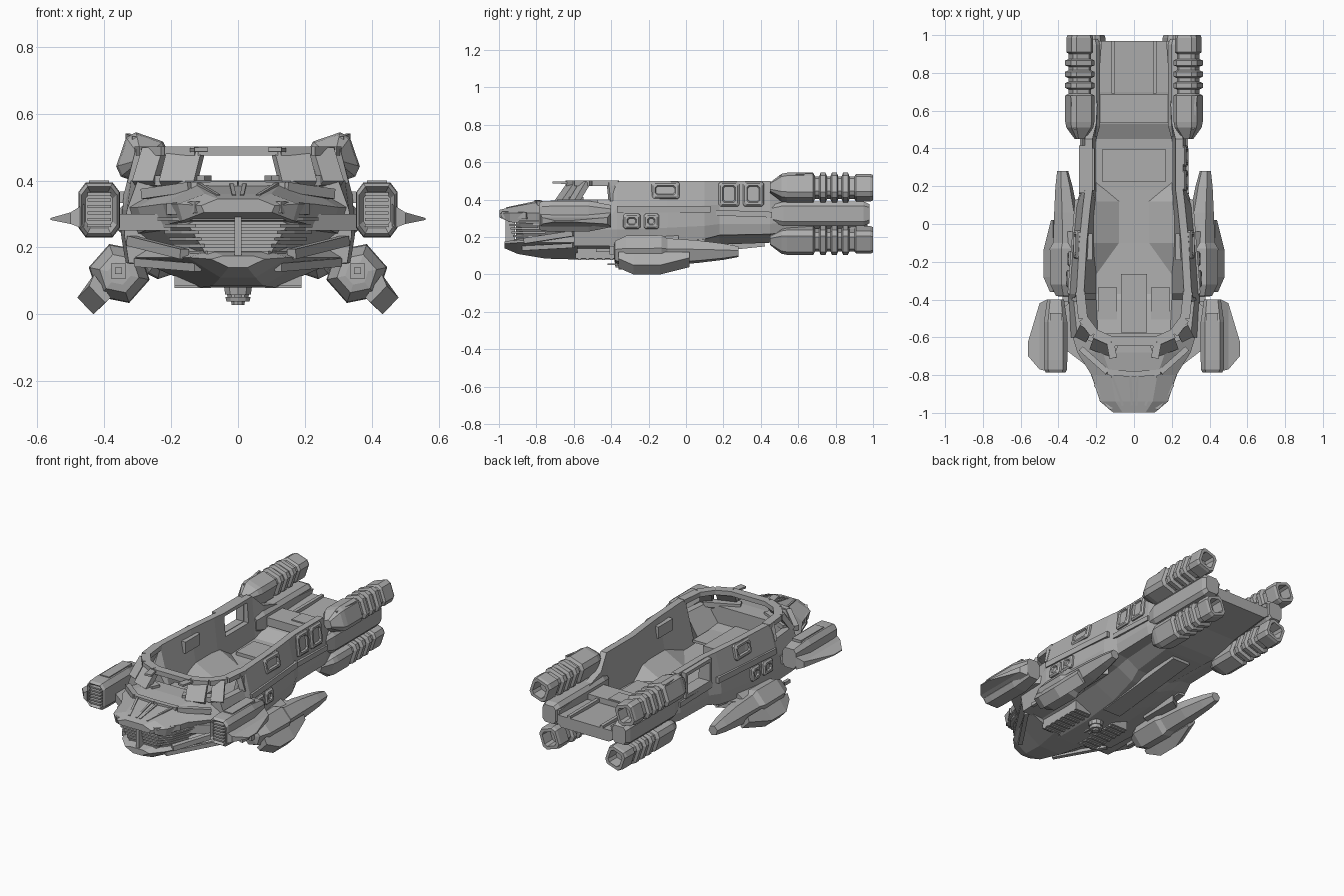
import bpy, bmesh, math
from mathutils import Vector, Matrix

if "Cube" in bpy.data.objects:
    bpy.data.objects.remove(bpy.data.objects["Cube"])

grey = bpy.data.materials.new("hull_grey")
grey.use_nodes = True
grey.diffuse_color = (.42, .42, .42, 1)
grey.node_tree.nodes["Principled BSDF"].inputs["Base Color"].default_value = (.42, .42, .42, 1)


def finish(name, bm, mirror=True):
    bmesh.ops.recalc_face_normals(bm, faces=bm.faces)
    if mirror:
        inner = [f for f in bm.faces if all(abs(v.co.x) < 1e-5 for v in f.verts)]
        bmesh.ops.delete(bm, geom=inner, context="FACES")
    mesh = bpy.data.meshes.new(name)
    bm.to_mesh(mesh)
    bm.free()
    mesh.materials.append(grey)
    ob = bpy.data.objects.new(name, mesh)
    bpy.context.collection.objects.link(ob)
    if mirror:
        ob.modifiers.new("Mirror", "MIRROR")
    return ob


def loft(name, rings, mirror=True):
    """Skin a list of closed rings and cap both ends."""
    bm = bmesh.new()
    rows = [[bm.verts.new(p) for p in ring] for ring in rings]
    n = len(rows[0])
    for a, b in zip(rows, rows[1:]):
        for i in range(n):
            j = (i + 1) % n
            bm.faces.new((a[i], a[j], b[j], b[i]))
    bm.faces.new(rows[0])
    bm.faces.new(rows[-1])
    return finish(name, bm, mirror)


def box(name, centre, size, rot=None, mirror=True):
    bm = bmesh.new()
    m = Matrix.Translation(centre) @ (rot or Matrix()) @ Matrix.Diagonal((*size, 1))
    bmesh.ops.create_cube(bm, size=1, matrix=m)
    return finish(name, bm, mirror)


def beam(name, p, q, w, h, mirror=True):
    p, q = Vector(p), Vector(q)
    rot = (q - p).to_track_quat("Y", "Z").to_matrix().to_4x4()
    return box(name, (p + q) / 2, (w, (q - p).length, h), rot, mirror)


def prism(name, outline, z0, z1):
    return loft(name, [[(x, y, z) for x, y in outline] for z in (z0, z1)])


def chamfered(cx, cz, hx, hz, tilt, y, s, cut=.35):
    """Tilted rectangle with cut corners, in the plane of y."""
    pts = []
    for sx, sz, first in ((1, 1, 1), (-1, 1, 0), (-1, -1, 1), (1, -1, 0)):
        pair = [(sx, sz * (1 - cut)), (sx * (1 - cut), sz)]
        for u, v in pair if first else pair[::-1]:
            u, v = u * hx * s, v * hz * s
            pts.append((cx + u * math.cos(tilt) - v * math.sin(tilt), y,
                        cz + u * math.sin(tilt) + v * math.cos(tilt)))
    return pts


# Open-topped hull: y, bottom z, bottom w, chine w, chine z, rim w, rim z, floor w, floor z
stations = [
    (-.6, .08, .06, .34, .24, .3, .4, .19, .3),
    (-.4, .08, .06, .35, .24, .32, .4, .2, .27),
    (-.37, .08, .06, .35, .24, .305, .5, .2, .25),
    (-.1, .1, .07, .33, .25, .29, .5, .2, .24),
    (.1, .13, .1, .31, .26, .27, .5, .2, .24),
    (.18, .16, .12, .28, .27, .26, .5, .2, .24),
    (.45, .17, .14, .28, .27, .26, .5, .2, .25),
    (.53, .18, .16, .26, .28, .24, .42, .19, .29),
    (.7, .23, .16, .23, .3, .23, .37, .19, .32),
    (.97, .26, .16, .21, .31, .21, .36, .18, .33)]
hull = loft("hull", [[(0, y, zb), (wb, y, zb), ((wb + wc) / 2, y, zb + .4 * (zc - zb)),
                      (wc * .96, y, zb + .46 * (zc - zb)), (wc, y, zc),
                      (wc - .008, y, zc + .45 * (zt - zc)), (wt, y, zt), (wt - .04, y, zt),
                      (wi, y, zf), (0, y, zf)]
                     for y, zb, wb, wc, zc, wt, zt, wi, zf in stations])

# Side doorway, on the right only
cutter = box("doorway_cutter", (-.26, .29, .42), (.24, .22, .12), mirror=False)
cutter.hide_render = True
cutter.display_type = "WIRE"
cut = hull.modifiers.new("Doorway", "BOOLEAN")
cut.operation = "DIFFERENCE"
cut.solver = "EXACT"
cut.object = cutter
for y in (.175, .405):
    box("doorway_jamb", (-.265, y, .42), (.05, .02, .15), mirror=False)
for z in (.353, .487):
    box("doorway_edge", (-.265, .29, z), (.05, .25, .02), mirror=False)


# Nose hood, chin and mouth core: y, half width, top z, middle z, low z
def nose(name, keel, rows):
    loft(name, [[(0, y, zt), (w * .55, y, zt), (w, y, zm), (w * keel, y, zl), (0, y, zl)]
                for y, w, zt, zm, zl in rows])

nose("nose_hood", .92, [(-.998, .11, .345, .325, .305), (-.94, .18, .36, .33, .28),
                        (-.8, .225, .385, .33, .27), (-.68, .3, .4, .32, .25), (-.58, .33, .4, .32, .24)])
nose("chin", .35, [(-.97, .08, .175, .165, .14), (-.9, .15, .19, .17, .11),
                   (-.75, .22, .23, .17, .085), (-.58, .32, .26, .17, .08)])
nose("mouth_core", .6, [(-.91, .15, .3, .27, .17), (-.7, .24, .3, .27, .15), (-.58, .32, .3, .25, .15)])
for i in range(6):
    w, y, z = .13 + .013 * i, -.92 - .006 * i, .18 + .02 * i
    prism("grille_slat", [(0, y), (w * .7, y), (w, y + .06), (w + .05, -.75), (0, -.75)], z, z + .01)
box("grille_post", (0, -.94, .235), (.02, .05, .12), mirror=False)
for x0, x1 in ((.012, .02), (.06, .12)):
    beam("hood_rib", (x0, -.96, .352), (x1, -.79, .388), .012, .014)
beam("hood_brow", (0, -.795, .388), (.14, -.785, .385), .03, .02)
beam("brow_edge", (.14, -.785, .38), (.28, -.66, .36), .03, .03)
beam("lip_plate", (.12, -.98, .32), (.205, -.85, .315), .02, .035)
beam("cheek_strut", (.16, -.86, .18), (.32, -.6, .22), .03, .03)
beam("cheek_brace", (.12, -.87, .14), (.3, -.6, .155), .025, .025)

# Cockpit frame: rim ring, pillars and visor prongs
rim = [(0, -.62, .488), (.12, -.62, .488), (.21, -.58, .488), (.27, -.5, .488), (.285, -.36, .488)]
for p, q in zip(rim, rim[1:]):
    beam("canopy_rim", p, q, .05, .028)
for p, q, w in (((.155, -.6, .49), (.18, -.67, .39), .11), ((.25, -.54, .49), (.28, -.6, .39), .07),
                ((.285, -.4, .49), (.31, -.39, .39), .04)):
    beam("canopy_pillar", p, q, w, .03)
beam("visor_prong", (.13, -.6, .49), (.11, -.71, .492), .04, .012)
beam("window_sill", (.09, -.66, .4), (.28, -.57, .4), .05, .03)

# Cabin interior
box("console", (0, -.42, .285), (.14, .31, .05), mirror=False)
box("floor_plate", (.14, -.42, .28), (.1, .17, .015))
loft("floor_wedge", [[(x, y, .235), (.215, y, .235), (.215, y, z)]
                     for y, x, z in ((-.28, .19, .25), (-.1, .07, .31), (.12, .07, .31), (.22, .19, .25))])
box("cargo_pad", (0, .31, .252), (.34, .17, .02), mirror=False)
box("wall_locker", (.245, -.12, .43), (.05, .14, .07))
box("rear_step", (0, .61, .325), (.36, .15, .05), mirror=False)
box("step_hatch", (0, .63, .352), (.09, .1, .01), mirror=False)
box("deck_rail", (.11, .83, .334), (.02, .28, .02))


# Raised side frames with a sunken pane
def side_frame(y0, y1, z0, z1, x, lean, mirror=True):
    rings = []
    for dx, inset in ((-.02, -.008), (.006, -.005), (.014, .004), (.014, .015), (.004, .02)):
        a, b, c, d = y0 + inset, y1 - inset, z0 + inset, z1 - inset
        k = .01
        ring = [(a + k, c), (b - k, c), (b, c + k), (b, d - k), (b - k, d), (a + k, d), (a, d - k), (a, c + k)]
        rings.append([(x + dx - (z - (z0 + z1) / 2) * lean, y, z) for y, z in ring])
    loft("side_frame", rings, mirror)

side_frame(-.18, -.04, .41, .49, .3, .2)
side_frame(.18, .28, .37, .49, .268, .1, False)
side_frame(.31, .41, .37, .49, .268, .1, False)
side_frame(-.33, -.25, .25, .32, .343, .1)
side_frame(-.22, -.15, .25, .32, .335, .1)
beam("side_belt", (.337, -.37, .35), (.298, .13, .35), .03, .035)
beam("belt_tail", (.28, .16, .33), (.275, .46, .32), .02, .03)
beam("lower_skirt", (.31, -.4, .175), (.27, .1, .2), .04, .05)

# Four rear engines with ribs and hollow nozzles; the lower pair sits closer together
profile = [(.45, .35), (.51, .92), (.54, 1), (.68, 1), (.69, .76)]
for y in (.712, .772, .832):
    profile += [(y, .76), (y + .008, 1), (y + .034, 1), (y + .042, .76)]
profile += [(.9, .76), (.91, .92), (.985, .92), (1, .85), (1, .6), (.93, .55)]
for name, cx, cz, tilt in (("upper_engine", .287, .464, .33), ("lower_engine", .222, .185, -.33)):
    loft(name, [chamfered(cx, cz, .066, .07, tilt, y, s) for y, s in profile])
beam("upper_engine_fin", (.31, .5, .52), (.33, .68, .53), .012, .022)
# Rounded booms between the engine pairs
loft("tail_boom", [chamfered(.235, .325, .055, .065, 0, y, s)
                   for y, s in ((.46, .7), (.52, 1), (.95, 1), (.98, .8))])

# Forward side pods with grilles, fins and swept mounts
loft("side_pod", [chamfered(.415, .312, .062, .082, 0, y, s)
                  for y, s in ((-.76, .65), (-.765, .7), (-.785, .85), (-.77, .97), (-.72, 1),
                               (-.52, 1), (-.4, .72))])
for i in range(6):
    box("pod_slat", (.415, -.772, .265 + .019 * i), (.07, .025, .009))
box("pod_cap", (.415, -.58, .392), (.06, .22, .016))
loft("pod_fin", [[(x, a, z0), (x, b, z0), (x, b, z1), (x, a, z1)]
                 for x, a, b, z0, z1 in ((.46, -.78, -.4, .255, .33), (.5, -.77, -.42, .27, .305),
                                         (.56, -.7, -.62, .282, .288))])
prism("pod_mount", [(.2, -.79), (.37, -.66), (.37, -.44), (.28, -.36)], .25, .3)

# Lower gun pods
gun = [(-.385, .035), (-.38, .06), (-.32, .09), (-.13, .093), (-.1, .075), (.06, .064), (.2, .046), (.28, .03)]
loft("gun_pod", [[(.355 + max(y, 0) * .08 + r * math.cos(k * math.pi / 3 + .2), y,
                   .122 + r * math.sin(k * math.pi / 3 + .2)) for k in range(6)] for y, r in gun])
beam("gun_barrel", (.357, -.48, .13), (.357, -.3, .13), .02, .02)
beam("gun_collar", (.357, -.41, .13), (.357, -.35, .13), .045, .045)
loft("gun_fin", [[(.38, y, .05), (.432 - t, y, t), (.48 - t, y, .05 + t), (.43, y, .12)]
                 for y, t in ((-.36, .035), (-.28, 0), (-.14, 0), (.02, .04))])
box("gun_mount", (.3, -.16, .19), (.12, .24, .05), Matrix.Rotation(.6, 4, "Y"))
prism("gun_stub", [(.24, -.2), (.36, -.24), (.36, -.02), (.24, .06)], .14, .18)

# Belly vents and turret
box("belly_vent", (.135, -.44, .12), (.11, .3, .07))
for i in range(7):
    box("vent_rib", (.135, -.57 + .043 * i, .085), (.11, .015, .014))
beam("belly_keel", (0, -.2, .1), (0, .42, .165), .12, .03, mirror=False)
bm = bmesh.new()
for z, r, h in ((.075, .045, .03), (.058, .036, .012), (.045, .04, .014), (.034, .022, .012)):
    bmesh.ops.create_cone(bm, cap_ends=True, segments=10, radius1=r * .9, radius2=r, depth=h,
                          matrix=Matrix.Translation((0, -.34, z)))
finish("belly_turret", bm, False)
beam("turret_barrel", (.015, -.42, .055), (.015, -.32, .055), .01, .01)
